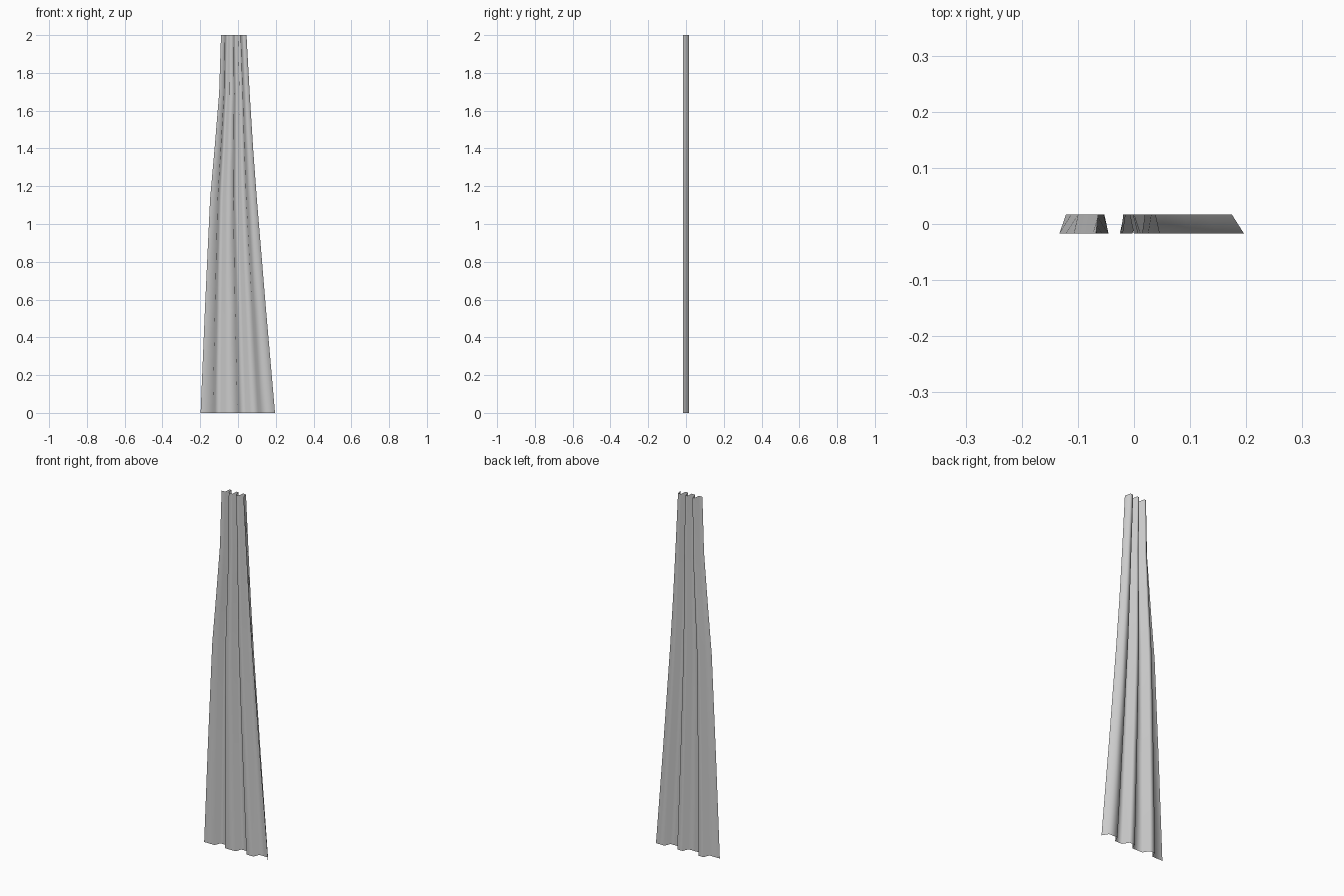
import bpy
import bmesh

cube = bpy.data.objects.get("Cube")
if cube:
    bpy.data.objects.remove(cube, do_unlink=True)

DEPTH = 0.017

# Outline of the gathered drape: height, left edge, right edge
levels = [(0, -0.198, 0.196), (0.55, -0.175, 0.148), (1.13, -0.148, 0.1),
          (1.4, -0.124, 0.08), (1.69, -0.1, 0.062), (2, -0.09, 0.045)]

# Pleats across the width: rise start, rise end, fall start, fall end
pleats = [(0.165, 0.195, 0.275, 0.33),
          (0.495, 0.525, 0.61, 0.665),
          (0.775, 0.81, 0.945, 1)]
section = [(0, -DEPTH)]
for rise, back, fall, front in pleats:
    section += [(rise, -DEPTH), (back, DEPTH), (fall, DEPTH), (front, -DEPTH)]

# Sheet lofted through the levels
bm = bmesh.new()
rows = [[bm.verts.new((left + t * (right - left), y, z)) for t, y in section]
        for z, left, right in levels]
for low, high in zip(rows, rows[1:]):
    for i in range(len(section) - 1):
        face = bm.faces.new((low[i], low[i + 1], high[i + 1], high[i]))
        face.smooth = True
mesh = bpy.data.meshes.new("curtain")
bm.to_mesh(mesh)
bm.free()
curtain = bpy.data.objects.new("curtain", mesh)
bpy.context.collection.objects.link(curtain)

# Plain grey cloth
cloth = bpy.data.materials.new("light_grey_cloth")
cloth.use_nodes = True
colour = (0.6, 0.6, 0.6, 1)
cloth.diffuse_color = colour
cloth.node_tree.nodes["Principled BSDF"].inputs["Base Color"].default_value = colour
mesh.materials.append(cloth)
